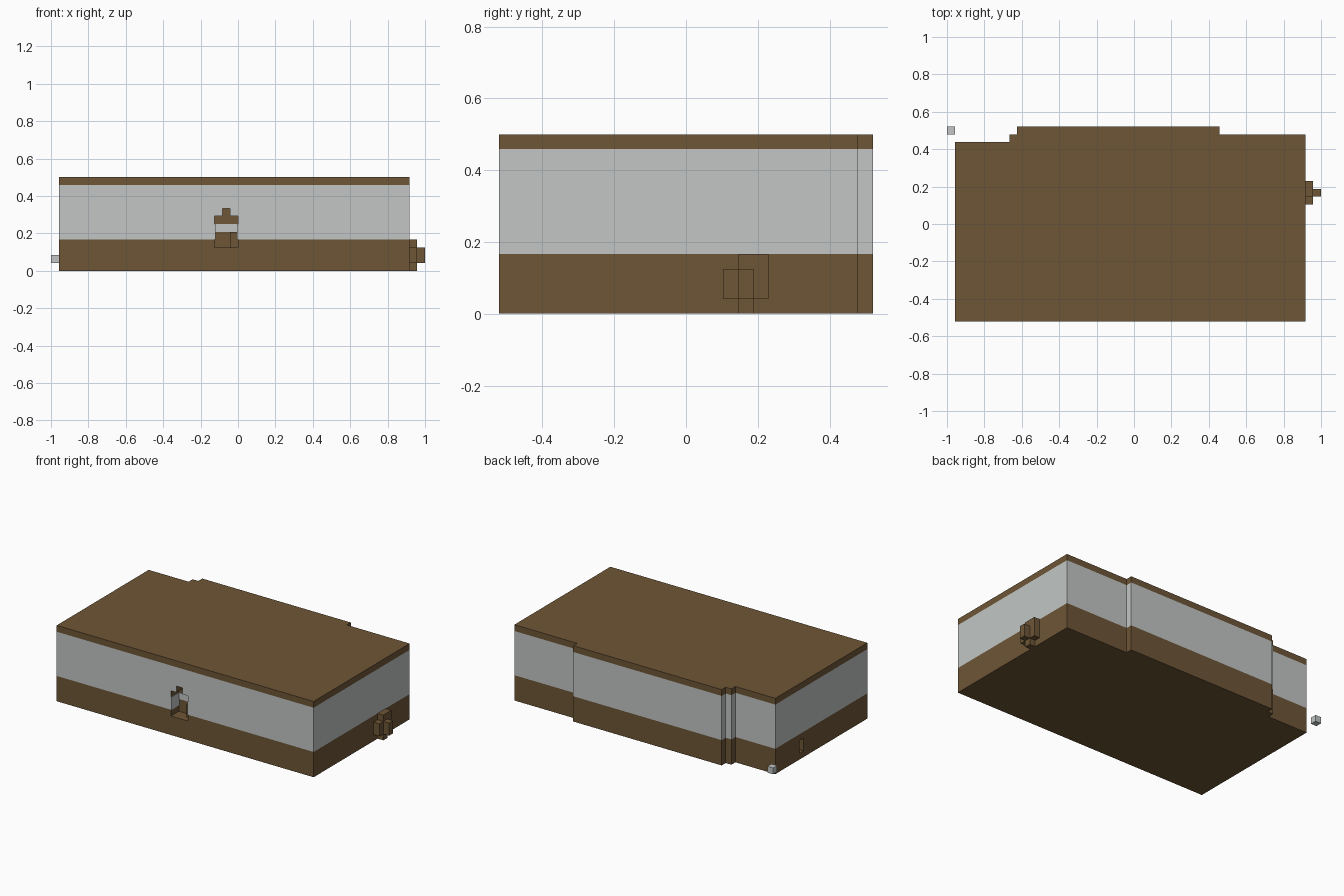
import bpy
import bmesh
from mathutils import Vector

cube = bpy.data.objects.get("Cube")
if cube:
    bpy.data.objects.remove(cube, do_unlink=True)

# Everything sits on a block grid, 24 blocks per unit
U = 1 / 24
ORIGIN = Vector((-1, -12.5 * U, 0))


def grid(x, y, z):
    return ORIGIN + Vector((x, y, z)) * U


def material(name, rgb):
    m = bpy.data.materials.new(name)
    m.use_nodes = True
    m.diffuse_color = (*rgb, 1)
    m.node_tree.nodes["Principled BSDF"].inputs["Base Color"].default_value = (*rgb, 1)
    return m


brown = material("earth brown", (0.156, 0.093, 0.037))
white = material("pale grey", (0.54, 0.565, 0.56))


def finish(name, bm, mats):
    bmesh.ops.recalc_face_normals(bm, faces=bm.faces)
    me = bpy.data.meshes.new(name)
    bm.to_mesh(me)
    bm.free()
    ob = bpy.data.objects.new(name, me)
    bpy.context.collection.objects.link(ob)
    for m in mats:
        me.materials.append(m)
    return ob


def box(name, lo, hi, mat):
    a, b = grid(*lo), grid(*hi)
    bm = bmesh.new()
    bmesh.ops.create_cube(bm, size=1)
    for v in bm.verts:
        v.co = (a + b) / 2 + Vector(c * d for c, d in zip(v.co, b - a))
    return finish(name, bm, [mat])


# Building: stepped outline extruded, then banded by height
outline = [(1, 0), (46, 0), (46, 24), (35, 24), (35, 25), (9, 25),
           (9, 24), (8, 24), (8, 23), (1, 23)]
bm = bmesh.new()
floor = bm.faces.new([bm.verts.new(grid(x, y, 0)) for x, y in outline])
up = bmesh.ops.extrude_face_region(bm, geom=[floor], use_keep_orig=True)
for v in up["geom"]:
    if isinstance(v, bmesh.types.BMVert):
        v.co.z = 12 * U
for z in (4, 11):
    bmesh.ops.bisect_plane(bm, geom=bm.verts[:] + bm.edges[:] + bm.faces[:],
                           plane_co=(0, 0, z * U), plane_no=(0, 0, 1))
for f in bm.faces:
    f.material_index = int(4 * U < f.calc_center_median().z < 11 * U)
building = finish("building", bm, [brown, white])

# Front niche with a stepped head, and a side slot
cutters = [
    box("niche_cutter", (21, -1, 3), (24, 2, 7), brown),
    box("niche_head_cutter", (22, -1, 6.5), (23, 2, 8), brown),
    box("slot_cutter", (0, 16, 1), (2, 17, 3), brown),
]
bpy.context.view_layer.objects.active = building
for c in cutters:
    mod = building.modifiers.new("cut", "BOOLEAN")
    mod.operation = "DIFFERENCE"
    mod.solver = "EXACT"
    mod.object = c
    bpy.ops.object.modifier_apply(modifier=mod.name)
    bpy.data.objects.remove(c, do_unlink=True)

# Niche linings and inner step
T = 0.1
box("niche_back_band", (21, 2 - T, 5), (24, 2, 6), white)
box("niche_right_lining", (21, 0.02, 4), (21 + T, 2, 6), white)
box("niche_left_lining", (24 - T, 0.02, 4), (24, 2, 6), white)
box("niche_step", (23, 1, 3), (24, 2, 5), brown)

# Cluster of blocks on the left wall
box("side_block_front", (46, 15, 1), (47, 16, 3), brown)
box("side_block_middle", (46, 16, 0), (47, 17, 4), brown)
box("side_block_rear", (46, 17, 1), (47, 18, 4), brown)
box("side_block_tip", (47, 16, 1), (48, 17, 3), brown)

# Loose block beside the back corner
box("loose_block", (0, 24, 1), (1, 25, 2), white)
